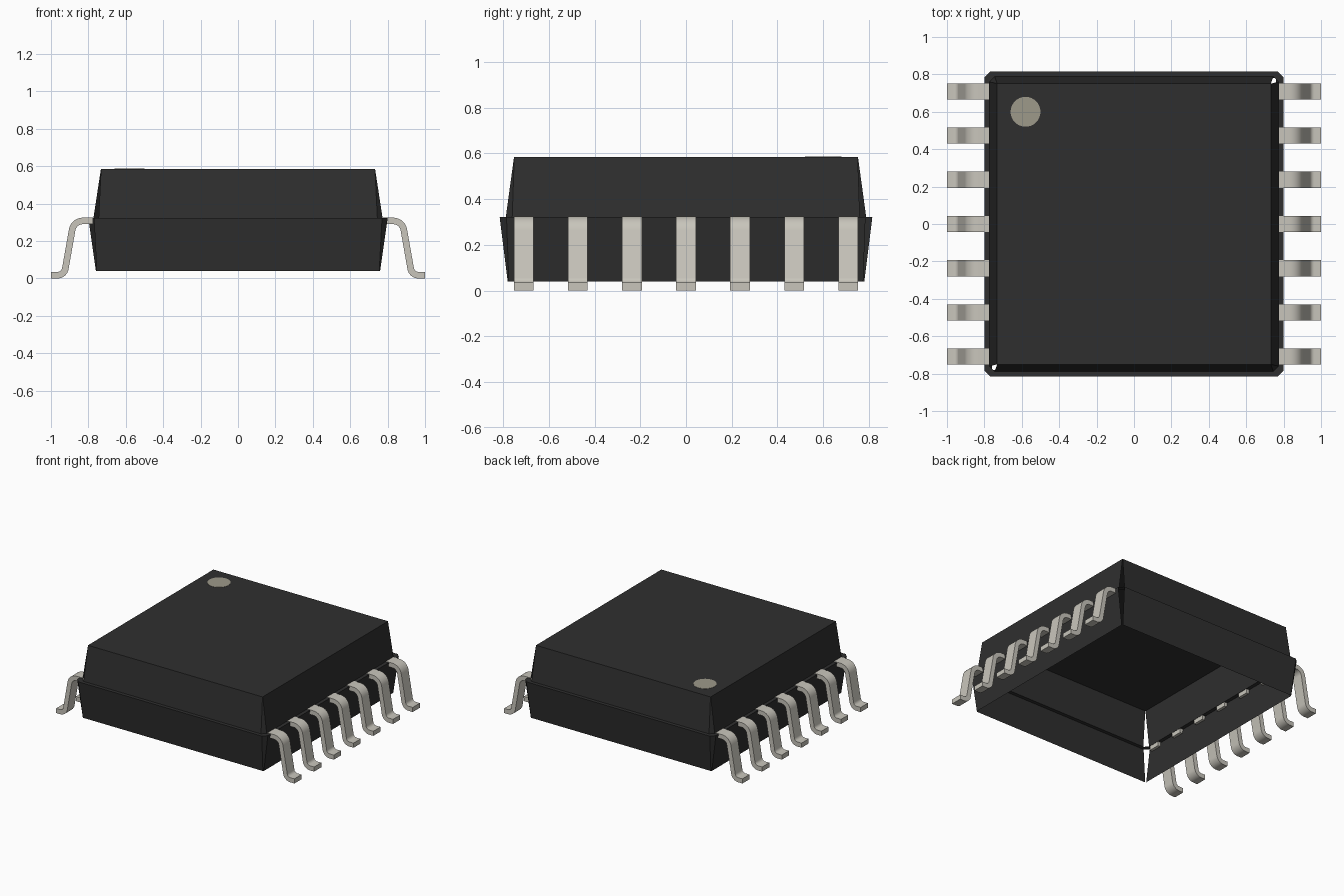
import bpy, bmesh, math

cube = bpy.data.objects.get("Cube")
if cube:
    bpy.data.objects.remove(cube, do_unlink=True)


def material(name, rgb, rough=0.6):
    m = bpy.data.materials.new(name)
    m.use_nodes = True
    m.diffuse_color = (*rgb, 1)
    bsdf = m.node_tree.nodes["Principled BSDF"]
    bsdf.inputs["Base Color"].default_value = (*rgb, 1)
    bsdf.inputs["Roughness"].default_value = rough
    return m


BLACK = material("black casing", (0.028, 0.028, 0.028))
SILVER = material("pale metal", (0.58, 0.56, 0.50))
MARK = material("dull beige mark", (0.34, 0.32, 0.255))


def finish(bm, name, mat):
    mesh = bpy.data.meshes.new(name)
    bm.to_mesh(mesh)
    bm.free()
    mesh.materials.append(mat)
    return add_object(name, mesh)


def add_object(name, mesh):
    ob = bpy.data.objects.new(name, mesh)
    bpy.context.collection.objects.link(ob)
    return ob


def chamfered_loop(bm, hx, hy, c, z):
    """Rectangle with cut corners, counter-clockwise from the +x +y corner."""
    points = []
    for sx, sy in ((1, 1), (-1, 1), (-1, -1), (1, -1)):
        pair = [(sx * hx, sy * (hy - c)), (sx * (hx - c), sy * hy)]
        points += pair if sx == sy else pair[::-1]
    return [bm.verts.new((x, y, z)) for x, y in points]


def shell(name, lower, upper, open_corners=True, lid=False):
    """Walls between two loops; two opposite corners can stay open."""
    bm = bmesh.new()
    a, b = chamfered_loop(bm, *lower), chamfered_loop(bm, *upper)
    for i in range(8):
        if open_corners and i in (0, 4):
            continue
        j = (i + 1) % 8
        bm.faces.new((a[i], a[j], b[j], b[i]))
    if lid:
        bm.faces.new(b)
    bmesh.ops.remove_doubles(bm, verts=bm.verts, dist=0.0001)
    return finish(bm, name, BLACK)


# Casing: hollow lid, stepped rim and open-bottomed skirt
SEAM = 0.322
upper_foot = (0.773, 0.788, 0.028, SEAM)
rim = (0.80, 0.815, 0.03, SEAM)
shell("upper_casing", upper_foot, (0.733, 0.752, 0.001, 0.585), lid=True)
shell("casing_rim", rim, upper_foot, open_corners=False)
shell("lower_casing", (0.76, 0.78, 0.005, 0.04), rim)

# Round orientation mark on the lid
bm = bmesh.new()
bmesh.ops.create_cone(bm, cap_ends=True, segments=32, radius1=0.08,
                      radius2=0.08, depth=0.004)
dot = finish(bm, "orientation_mark", MARK)
dot.location = (-0.58, 0.60, 0.585)


# Bent lead: two arcs joined by a slanted shank
def arc(cx, cz, r, start, end, steps=8):
    angles = [math.radians(start + (end - start) * i / steps) for i in range(steps + 1)]
    return [(cx + r * math.cos(t), cz + r * math.sin(t)) for t in angles]


WIDTH = 0.086
top_side = [(0.775, 0.325)] + arc(0.83, 0.25, 0.075, 90, 10) \
    + arc(0.965, 0.06, 0.025, 190, 270) + [(1.0, 0.035)]
under_side = [(0.775, 0.29)] + arc(0.83, 0.25, 0.04, 90, 10) \
    + arc(0.965, 0.06, 0.06, 190, 270) + [(1.0, 0.0)]

bm = bmesh.new()
rows = [[bm.verts.new((x, y, z)) for (x, z), y in
         ((t, -WIDTH / 2), (t, WIDTH / 2), (u, WIDTH / 2), (u, -WIDTH / 2))]
        for t, u in zip(top_side, under_side)]
for r, s in zip(rows, rows[1:]):
    for i in range(4):
        j = (i + 1) % 4
        bm.faces.new((r[i], s[i], s[j], r[j]))
bm.faces.new(rows[0])
bm.faces.new(rows[-1][::-1])
bmesh.ops.recalc_face_normals(bm, faces=bm.faces)
lead = finish(bm, "left_lead_1", SILVER)
bpy.context.view_layer.objects.active = lead
lead.select_set(True)
bpy.ops.object.shade_smooth_by_angle(angle=math.radians(40))
lead.select_set(False)

# Seven leads along each long side
PITCH = 0.2365
for side, turn in (("left", 0), ("right", math.pi)):
    for n in range(7):
        first = side == "left" and n == 0
        ob = lead if first else add_object(f"{side}_lead_{n + 1}", lead.data)
        ob.location.y = (n - 3) * PITCH
        ob.rotation_euler.z = turn
